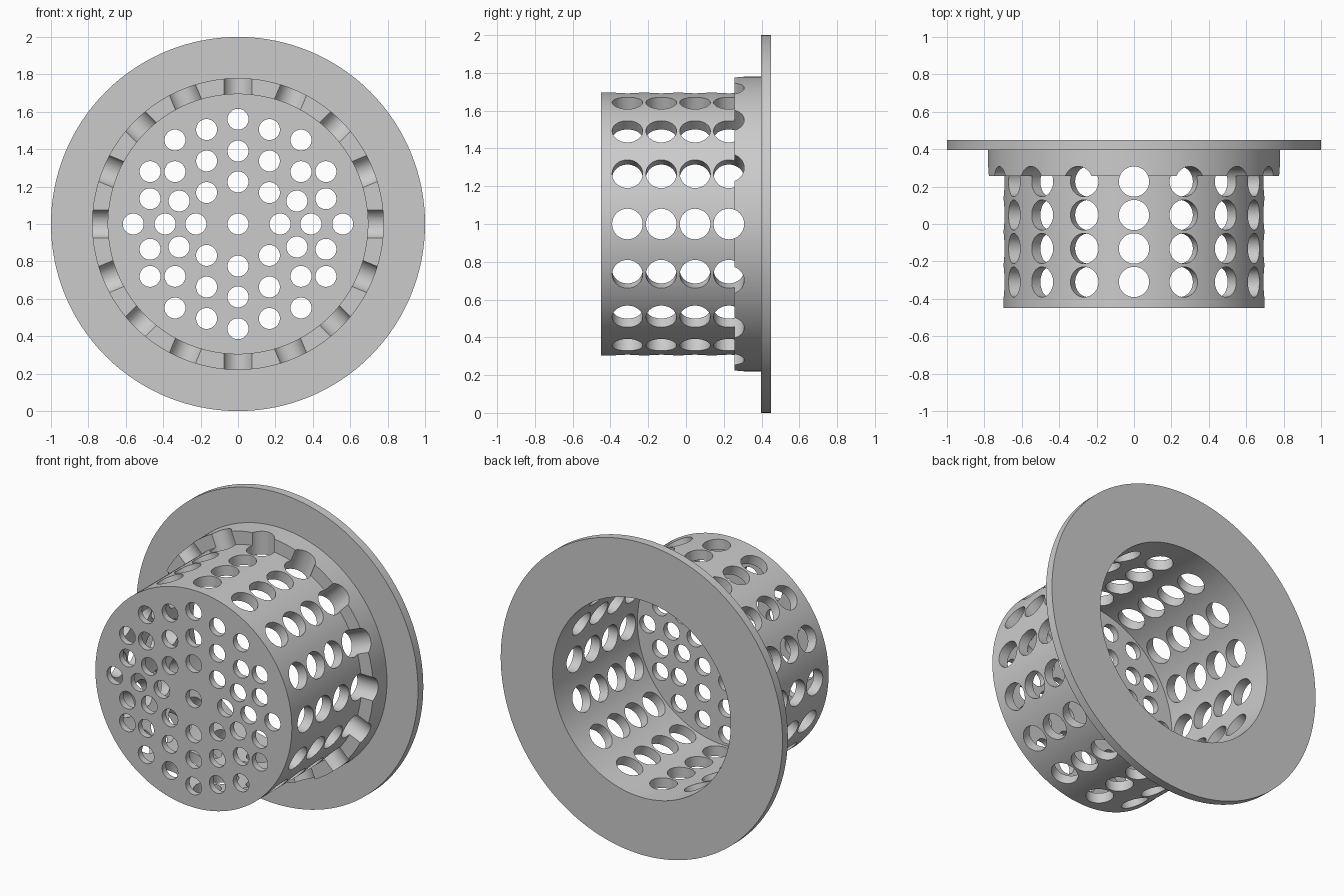
import bpy, bmesh, math
from mathutils import Matrix, Vector

if "Cube" in bpy.data.objects:
    bpy.data.objects.remove(bpy.data.objects["Cube"])

CENTRE = Vector((0, 0, 1))
SEG = 128


def make_object(name, bm):
    bmesh.ops.recalc_face_normals(bm, faces=bm.faces[:])
    mesh = bpy.data.meshes.new(name)
    bm.to_mesh(mesh)
    bm.free()
    obj = bpy.data.objects.new(name, mesh)
    bpy.context.collection.objects.link(obj)
    return obj


def lathe(name, profile):
    """Revolve (radius, y) points about the y axis, capping both ends."""
    bm = bmesh.new()
    rings = []
    for r, y in profile:
        rings.append([bm.verts.new((r * math.sin(2 * math.pi * i / SEG), y,
                                    1 + r * math.cos(2 * math.pi * i / SEG)))
                      for i in range(SEG)])
    for a, b in zip(rings, rings[1:]):
        for i in range(SEG):
            j = (i + 1) % SEG
            bm.faces.new((a[i], a[j], b[j], b[i]))
    bm.faces.new(rings[0])
    bm.faces.new(rings[-1])
    return make_object(name, bm)


def add_peg(bm, pos, direction, radius, depth):
    rot = Vector(direction).to_track_quat('Z', 'Y').to_matrix().to_4x4()
    bmesh.ops.create_cone(bm, cap_ends=True, segments=40, radius1=radius,
                          radius2=radius, depth=depth,
                          matrix=Matrix.Translation(pos) @ rot)


def cut(obj, cutter):
    mod = obj.modifiers.new("holes", 'BOOLEAN')
    mod.operation = 'DIFFERENCE'
    mod.solver = 'EXACT'
    mod.object = cutter
    bpy.context.view_layer.objects.active = obj
    bpy.ops.object.modifier_apply(modifier=mod.name)
    bpy.data.objects.remove(cutter)


# Basket, stepped collar and flange in one turned profile
basket = lathe("strainer_basket", [
    (0.697, -0.45), (0.697, 0.256), (0.78, 0.256), (0.78, 0.396),
    (1.0, 0.396), (1.0, 0.45), (0.632, 0.45), (0.632, -0.41)])

# Side holes: 16 around, 4 rows; the last row also notches the collar
bm = bmesh.new()
for k in range(16):
    a = k * math.pi / 8
    d = Vector((math.sin(a), 0, math.cos(a)))
    for row in range(4):
        add_peg(bm, CENTRE + d * 0.7 + Vector((0, -0.31 + 0.179 * row, 0)),
                d, 0.081, 0.4)
cut(basket, make_object("side_hole_cutter", bm))

# End plate holes: one quadrant, mirrored across x and z
quadrant = [(0, 0), (0, 0.225), (0, 0.39), (0, 0.56),
            (0.225, 0), (0.39, 0), (0.56, 0),
            (0.168, 0.168), (0.168, 0.337), (0.168, 0.505),
            (0.337, 0.28), (0.337, 0.449),
            (0.47, 0.28), (0.47, 0.135), (0.315, 0.123)]
spots = {(sx * x + 0.0, sz * z + 0.0) for x, z in quadrant
         for sx in (1, -1) for sz in (1, -1)}
bm = bmesh.new()
for x, z in sorted(spots):
    add_peg(bm, Vector((x, -0.43, 1 + z)), (0, 1, 0), 0.056, 0.2)
cut(basket, make_object("end_hole_cutter", bm))

# Smooth shading with sharp edges
bpy.ops.object.select_all(action='DESELECT')
basket.select_set(True)
bpy.context.view_layer.objects.active = basket
bpy.ops.object.shade_smooth_by_angle(angle=math.radians(30))
